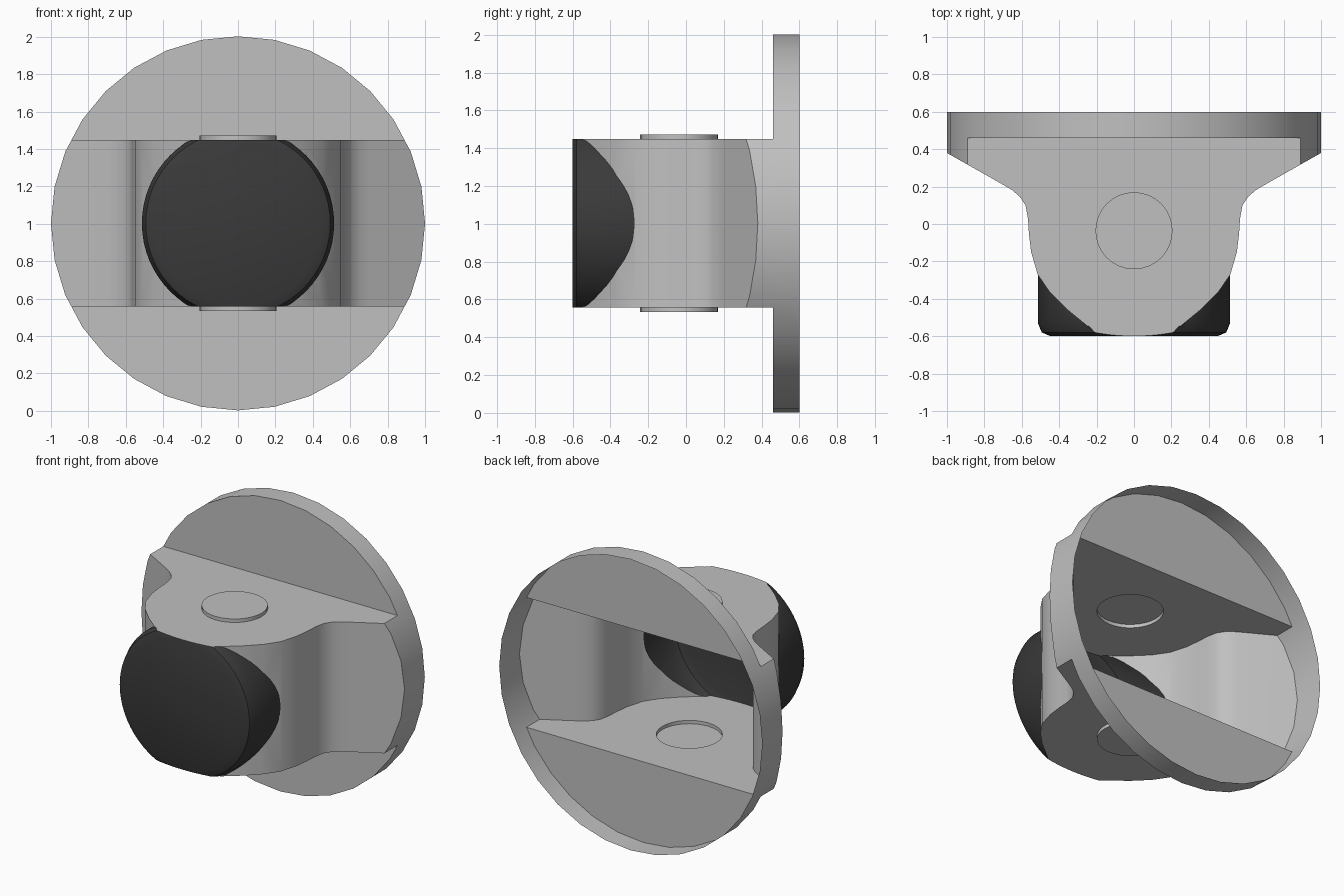
import bpy, bmesh, math
from mathutils import Matrix, Vector

if "Cube" in bpy.data.objects:
    bpy.data.objects.remove(bpy.data.objects["Cube"])

CZ = 1.0025          # height of the flange and lens axis
Z0, Z1 = 0.557, 1.449  # bottom and top plate of the body


def material(name, v):
    m = bpy.data.materials.new(name)
    m.diffuse_color = (v, v, v, 1)
    m.use_nodes = True
    m.node_tree.nodes["Principled BSDF"].inputs["Base Color"].default_value = m.diffuse_color
    return m


def finish(name, bm):
    bmesh.ops.recalc_face_normals(bm, faces=bm.faces)
    me = bpy.data.meshes.new(name)
    bm.to_mesh(me)
    bm.free()
    ob = bpy.data.objects.new(name, me)
    bpy.context.collection.objects.link(ob)
    return ob


def loft(name, rings):
    """Closed solid through rings of equal point count."""
    bm = bmesh.new()
    vs = [[bm.verts.new(p) for p in r] for r in rings]
    n = len(vs[0])
    for a, b in zip(vs, vs[1:]):
        for i in range(n):
            j = (i + 1) % n
            bm.faces.new((a[i], a[j], b[j], b[i]))
    bm.faces.new(vs[0])
    bm.faces.new(vs[-1])
    return finish(name, bm)


def turned_y(name, profile, n):
    """Round solid about the y axis from (radius, y) pairs."""
    return loft(name, [[(r * math.sin(2 * math.pi * i / n), y,
                         CZ + r * math.cos(2 * math.pi * i / n)) for i in range(n)]
                       for r, y in profile])


def box(name, lo, hi):
    x0, y0, z0 = lo
    x1, y1, z1 = hi
    return loft(name, [[(x0, y0, z), (x1, y0, z), (x1, y1, z), (x0, y1, z)] for z in (z0, z1)])


def boolean(ob, other, op):
    mod = ob.modifiers.new(op, 'BOOLEAN')
    mod.operation, mod.solver, mod.object = op, 'EXACT', other
    bpy.context.view_layer.objects.active = ob
    bpy.ops.object.modifier_apply(modifier=mod.name)
    bpy.data.objects.remove(other)


# body: flared plan profile, extruded past its final height
half = [(0.12, -0.565), (0.25, -0.545), (0.36, -0.455), (0.45, -0.365), (0.515, -0.27),
        (0.55, -0.15), (0.562, -0.05), (0.567, 0.03), (0.58, 0.1), (0.61, 0.145),
        (0.65, 0.18), (0.70, 0.21), (1.2, 0.493), (1.2, 0.55)]
plan = half + [(-x, y) for x, y in reversed(half)]
shell = loft("lamp_housing", [[(x, y, z) for x, y in plan] for z in (-0.3, 2.3)])

# lens drum with bevelled front, then both trimmed flat at top and bottom
boolean(shell, turned_y("lens", [(0.445, -0.6), (0.493, -0.58), (0.514, -0.53), (0.514, 0.1)], 64), 'UNION')
boolean(shell, box("trim", (-2, -1, Z0), (2, 0.54, Z1)), 'INTERSECT')

# round flange plate
boolean(shell, box("plate", (-1.5, 0.46, -1), (1.5, 0.7, 3)), 'UNION')
boolean(shell, turned_y("flange", [(1, -1), (1, 0.6)], 32), 'INTERSECT')

# round pivot caps above and below
cap = [(0.206 * math.cos(math.tau * i / 32), -0.036 + 0.206 * math.sin(math.tau * i / 32))
       for i in range(32)]
boolean(shell, loft("pivot", [[(x, y, z) for x, y in cap] for z in (0.534, 1.473)]), 'UNION')

# open back, lens colour on faces of the drum
me = shell.data
me.materials.clear()
me.materials.append(material("light grey", 0.53))
me.materials.append(material("dark lens", 0.042))
bm = bmesh.new()
bm.from_mesh(me)
bmesh.ops.delete(bm, geom=[f for f in bm.faces if f.calc_center_median().y > 0.599], context='FACES')
bm.normal_update()
for f in bm.faces:
    drum = all(math.hypot(v.co.x, v.co.z - CZ) < 0.5155 and v.co.y < -0.2
               and Z0 - 0.001 < v.co.z < Z1 + 0.001 for v in f.verts)
    f.material_index = 1 if drum and abs(f.normal.z) < 0.99 else 0
bm.to_mesh(me)
bm.free()

bpy.ops.object.select_all(action='DESELECT')
shell.select_set(True)
bpy.context.view_layer.objects.active = shell
bpy.ops.object.shade_smooth_by_angle(angle=math.radians(30))
